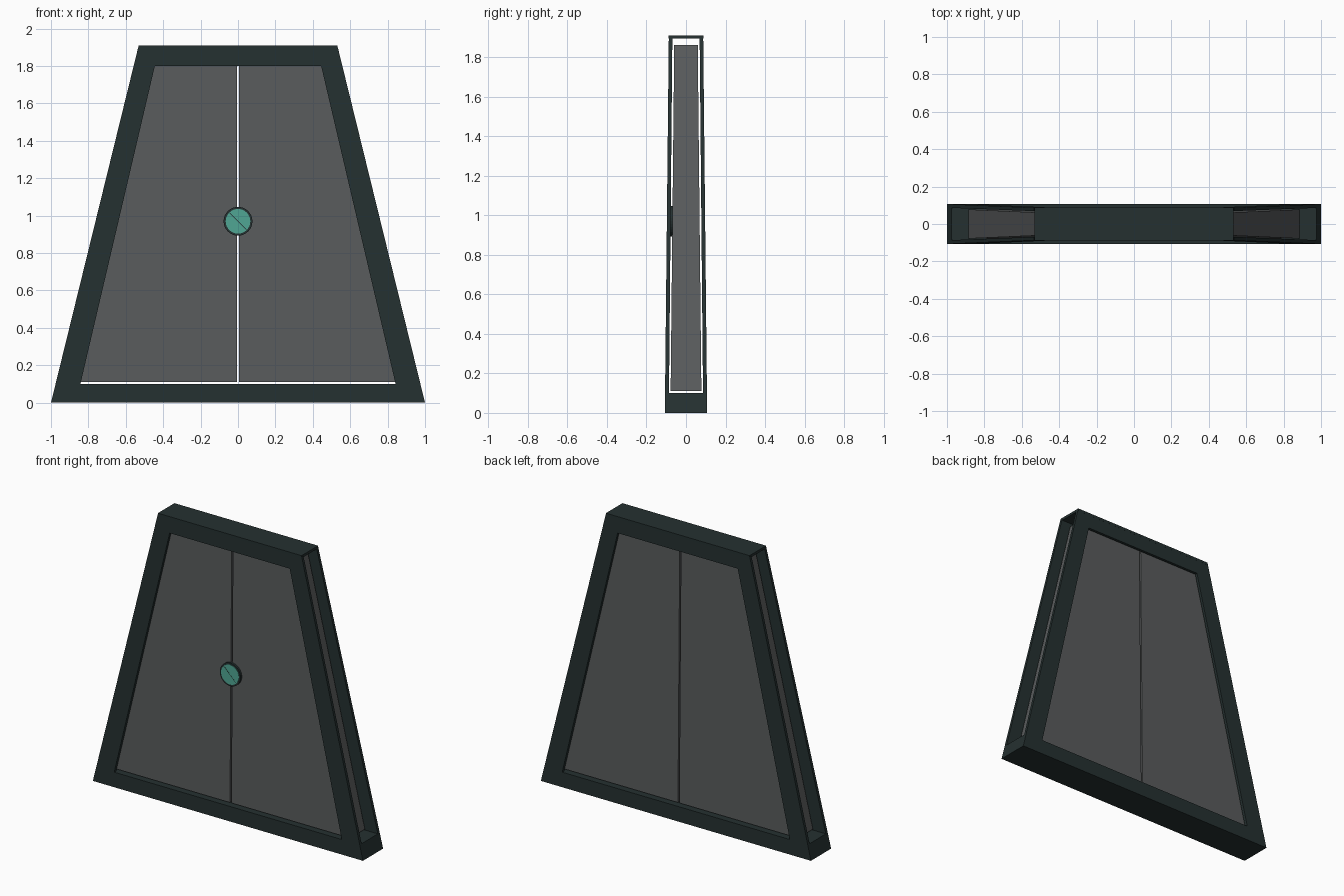
import bpy, bmesh, math
from mathutils import Matrix

cube = bpy.data.objects.get("Cube")
if cube:
    bpy.data.objects.remove(cube, do_unlink=True)


def material(name, rgb):
    m = bpy.data.materials.new(name)
    m.use_nodes = True
    m.diffuse_color = (*rgb, 1)
    m.node_tree.nodes["Principled BSDF"].inputs["Base Color"].default_value = (*rgb, 1)
    return m


DARK = material("dark green grey", (0.018, 0.030, 0.030))
GREY = material("door grey", (0.100, 0.106, 0.108))
TEAL = material("teal", (0.080, 0.380, 0.290))


# Tapering outlines as functions of height
def outer_x(z): return 1.0 - 0.2455 * z
def inner_x(z): return 0.866 - 0.234 * z
def outer_y(z): return 0.107 - 0.0105 * z
def plate_y(z): return 0.087 - 0.0095 * z
def door_x(z): return 0.911 - 0.234 * z
def door_y(z): return 0.079 - 0.0105 * z


def finish(name, bm, mat):
    bmesh.ops.recalc_face_normals(bm, faces=bm.faces[:])
    mesh = bpy.data.meshes.new(name)
    bm.to_mesh(mesh)
    bm.free()
    mesh.materials.append(mat)
    obj = bpy.data.objects.new(name, mesh)
    bpy.context.collection.objects.link(obj)
    return obj


def tapered_block(name, z0, z1, x_min, x_max, half_y, mat):
    """Six-sided block whose sides follow the given functions of height."""
    bm = bmesh.new()
    rings = []
    for z in (z0, z1):
        a, b, y = x_min(z), x_max(z), half_y(z)
        rings.append([bm.verts.new(p) for p in
                      ((a, -y, z), (b, -y, z), (b, y, z), (a, y, z))])
    lo, hi = rings
    bm.faces.new(lo)
    bm.faces.new(hi)
    for i in range(4):
        j = (i + 1) % 4
        bm.faces.new((lo[i], lo[j], hi[j], hi[i]))
    return finish(name, bm, mat)


def frame_plate(name, side):
    """Thin trapezoid surround with an open middle."""
    bm = bmesh.new()

    def loop(fx, fy, z0, z1):
        return [bm.verts.new((s * fx(z), side * fy(z), z))
                for s, z in ((-1, z0), (1, z0), (1, z1), (-1, z1))]
    loops = [loop(outer_x, outer_y, 0, 1.90), loop(inner_x, outer_y, 0.10, 1.80),
             loop(inner_x, plate_y, 0.10, 1.80), loop(outer_x, plate_y, 0, 1.90)]
    for k in range(4):
        a, b = loops[k], loops[(k + 1) % 4]
        for i in range(4):
            j = (i + 1) % 4
            bm.faces.new((a[i], a[j], b[j], b[i]))
    return finish(name, bm, DARK)


# Frame: front and back surrounds, sill and cap
frame_plate("front_frame", -1)
frame_plate("back_frame", 1)
tapered_block("sill", 0, 0.10, lambda z: -outer_x(z), outer_x, plate_y, DARK)
tapered_block("cap", 1.893, 1.91, lambda z: -0.532, lambda z: 0.532,
              lambda z: 0.0875, DARK)

# Two door leaves with a narrow gap between them
tapered_block("left_door", 0.11, 1.862, lambda z: 0.005, door_x, door_y, GREY)
tapered_block("right_door", 0.11, 1.862, lambda z: -door_x(z), lambda z: -0.005,
              door_y, GREY)

# Round lock on the front, tilted with the door
HUB_Z = 0.97
TILT = Matrix.Rotation(math.pi / 2 - 0.0105, 4, 'X')


def lock_part(name, radius, front, back, mat):
    bm = bmesh.new()
    place = Matrix.Translation((0, -(front + back) / 2, HUB_Z)) @ TILT
    bmesh.ops.create_cone(bm, cap_ends=True, segments=32, radius1=radius,
                          radius2=radius, depth=front - back, matrix=place)
    return finish(name, bm, mat)


lock_part("lock_rim", 0.077, 0.083, 0.062, DARK)
lock_part("lock_face", 0.066, 0.085, 0.080, TEAL)

# Fine diagonal seam across the lock face
bm = bmesh.new()
seam = (Matrix.Translation((0, -0.0845, HUB_Z)) @ Matrix.Rotation(math.pi / 4, 4, 'Y')
        @ Matrix.Diagonal((0.130, 0.002, 0.003, 1)))
bmesh.ops.create_cube(bm, size=1, matrix=seam)
finish("lock_seam", bm, DARK)
